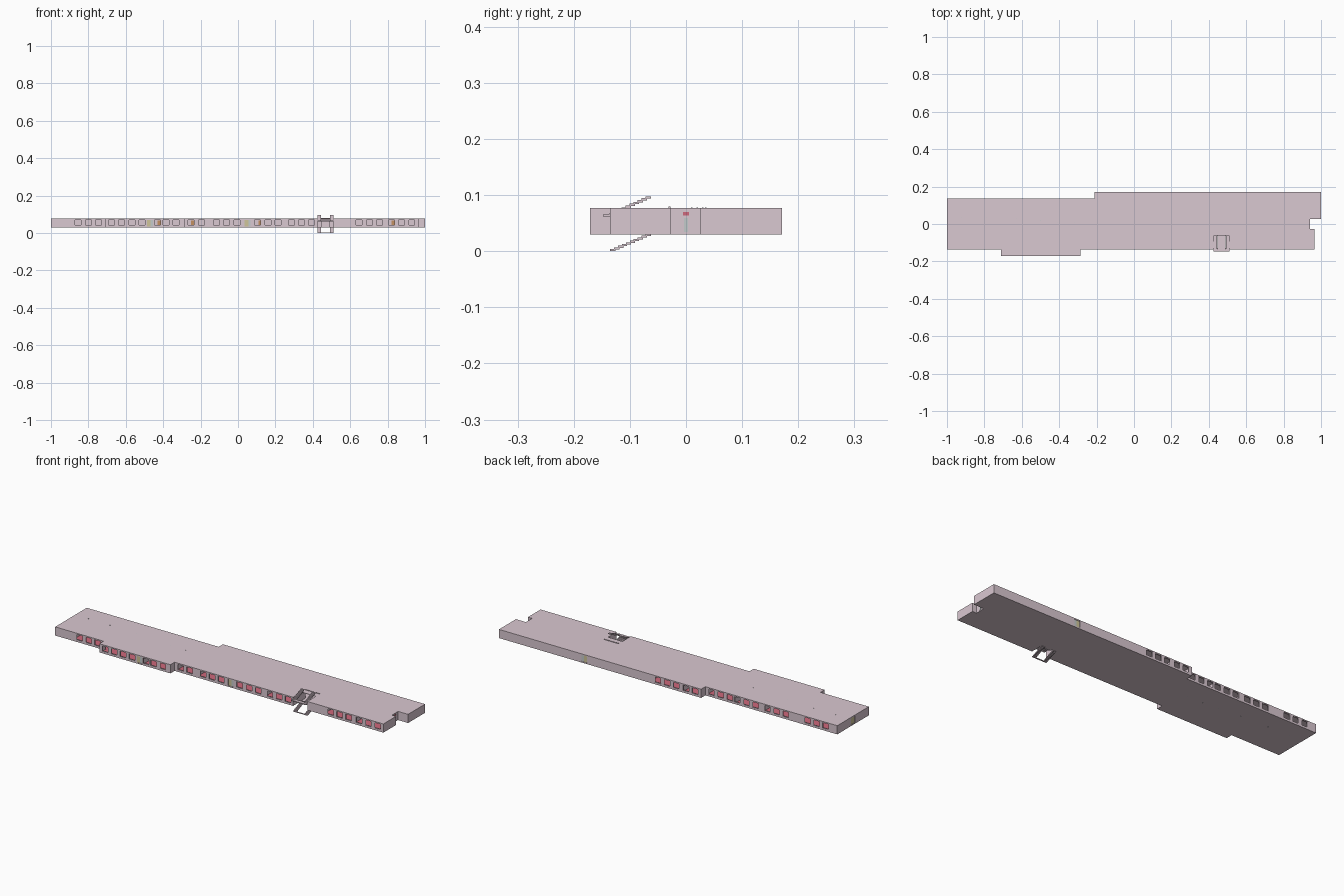
import bpy, bmesh
from mathutils import Vector

if "Cube" in bpy.data.objects:
    bpy.data.objects.remove(bpy.data.objects["Cube"])

def mat(name, rgb):
    m = bpy.data.materials.new(name)
    m.diffuse_color = (*rgb, 1)
    m.use_nodes = True
    m.node_tree.nodes["Principled BSDF"].inputs["Base Color"].default_value = m.diffuse_color
    return m

PINK = mat("pale_pink", (0.70, 0.58, 0.64))
RED = mat("red", (0.62, 0.14, 0.20))
YELLOW = mat("muted_yellow", (0.62, 0.56, 0.32))
GREY = mat("glass_grey", (0.55, 0.60, 0.60))
ORANGE = mat("door_orange", (0.55, 0.28, 0.12))
Z0, Z1, T = 0.030, 0.077, 0.006

# storey outline, anticlockwise
OUT = [(-1, -.135), (-.71, -.135), (-.71, -.171), (-.285, -.171), (-.285, -.135),
       (.965, -.135), (.965, -.027), (.94, -.027), (.94, .026), (1, .026),
       (1, .171), (-.21, .171), (-.21, .135), (-1, .135)]

def finish(name, bm, m):
    bmesh.ops.recalc_face_normals(bm, faces=bm.faces)
    me = bpy.data.meshes.new(name)
    bm.to_mesh(me)
    bm.free()
    ob = bpy.data.objects.new(name, me)
    bpy.context.collection.objects.link(ob)
    if m:
        me.materials.append(m)
    return ob

def boxes(name, items, m=PINK):
    """items: (x0, x1, y0, y1, z0, z1)"""
    bm = bmesh.new()
    for x0, x1, y0, y1, z0, z1 in items:
        vs = bmesh.ops.create_cube(bm, size=1)["verts"]
        for v in vs:
            v.co = Vector(((x0 + x1) / 2 + v.co.x * (x1 - x0),
                           (y0 + y1) / 2 + v.co.y * (y1 - y0),
                           (z0 + z1) / 2 + v.co.z * (z1 - z0)))
    return finish(name, bm, m)

def inset(pts, t):
    res = []
    for i, p in enumerate(pts):
        p = Vector(p)
        d1 = (p - Vector(pts[i - 1])).normalized()
        d2 = (Vector(pts[(i + 1) % len(pts)]) - p).normalized()
        res.append(tuple(p + t * (Vector((-d1.y, d1.x)) + Vector((-d2.y, d2.x)))))
    return res

def extrude(bm, faces, h):
    ext = bmesh.ops.extrude_face_region(bm, geom=faces)["geom"]
    bmesh.ops.translate(bm, vec=(0, 0, h), verts=[g for g in ext if isinstance(g, bmesh.types.BMVert)])

def prism(name, pts, z0, z1, m=PINK):
    bm = bmesh.new()
    f = bm.faces.new([bm.verts.new((x, y, z0)) for x, y in pts])
    extrude(bm, [f], z1 - z0)
    return finish(name, bm, m)

def ring(name, pts, t, z0, z1):
    bm = bmesh.new()
    a = [bm.verts.new((x, y, z0)) for x, y in pts]
    b = [bm.verts.new((x, y, z0)) for x, y in inset(pts, t)]
    n = len(pts)
    fs = [bm.faces.new((a[i], a[(i + 1) % n], b[(i + 1) % n], b[i])) for i in range(n)]
    extrude(bm, fs, z1 - z0)
    return finish(name, bm, PINK)

def cut(ob, items):
    c = boxes(ob.name + "_cutter", items, None)
    md = ob.modifiers.new("cut", 'BOOLEAN')
    md.operation, md.solver, md.object = 'DIFFERENCE', 'EXACT', c
    c.hide_render = True
    c.hide_viewport = True
    c.display_type = 'WIRE'

# window positions along the front and back (groups: first x, count)
PITCH, W = 0.0545, 0.036
def row(groups):
    return [x + i * PITCH for x, n in groups for i in range(n)]
front = row([(-.855, 3), (-.677, 4), (-.43, 1), (-.385, 2), (-.25, 2), (-.115, 3),
             (.105, 3), (.285, 3), (.648, 3), (.82, 3)])
back = row([(-.93, 3), (-.69, 3), (-.51, 3), (-.355, 3), (-.175, 2), (-.06, 3)])

def front_y(x):
    return -.171 if -.71 < x < -.285 else -.135
def back_y(x):
    return .171 if x > -.21 else .135

WZ0, WZ1 = 0.041, 0.071
holes, frames = [], []
for xs, yf, s in ((front, front_y, 1), (back, back_y, -1)):
    for x in xs:
        y = yf(x)
        holes.append((x - W / 2, x + W / 2, y - .01, y + .01, WZ0, WZ1))
        ya, yb = sorted((y + s * .002, y + s * .004))
        for k in (-1, 1):
            xe = x + k * (W / 2 - .001)
            frames.append((xe - .001, xe + .001, ya, yb, WZ0, WZ1))
        for z in (WZ0, WZ1 - .002):
            frames.append((x - W / 2 + .002, x + W / 2 - .002, ya, yb, z, z + .002))

# yellow glazed panels: in the front, the back and the left end
panels, glass = [], []
for x, y in ((-.47, -.171), (.052, -.135), (.49, .171)):
    holes.append((x - .016, x + .016, y - .01, y + .01, .036, WZ1))
    s = .002 if y < 0 else -.002
    a, b = sorted((y + s, y + 2 * s))
    panels.append((x - .016, x + .003, a, b, .036, WZ1))
    glass.append((x + .003, x + .016, a, b, .036, WZ1))
holes.append((-1.01, -.99, -.016, .016, .036, WZ1))
panels.append((-.998, -.996, -.016, .016, .036, WZ1))
boxes("yellow_panels", panels, YELLOW)
boxes("grey_glass_panels", glass, GREY)
boxes("window_frames", frames)

# stairwell opening through wall, floor and roof
SX0, SX1 = .424, .510
holes.append((SX0, SX1, -.15, -.12, .02, .09))
walls = ring("outer_walls", OUT, T, Z0 + .002, Z1 - .002)
floor = prism("floor_slab", OUT, Z0, Z0 + .002)
roof = prism("roof_slab", OUT, Z1 - .002, Z1)
cut(walls, holes)
cut(floor, [(SX0, SX1, -.15, -.065, 0, .09)])
cut(roof, [(SX0, SX1, -.15, -.062, 0, .09)])

# red floor covering in the rooms, split around the stairwell
ZF = Z0 + .002
boxes("red_floor_covering", [(-.99, .42, -.128, -.03, ZF, ZF + .001), (.515, .93, -.128, -.03, ZF, ZF + .001),
      (-.70, -.295, -.164, -.128, ZF, ZF + .001), (-.99, -.21, .03, .128, ZF, ZF + .001),
      (-.21, .99, .03, .164, ZF, ZF + .001)], RED)

# interior partitions: corridor walls and cross walls
inner = [(-.994, SX0, -.032, -.028, ZF, Z1 - .002), (SX1, .94, -.032, -.028, ZF, Z1 - .002),
         (-.994, .94, .028, .032, ZF, Z1 - .002)]
for x in (-.90, -.72, -.455, -.28, -.155, .02, .25, SX0 - .003, SX1, .60, .785):
    inner.append((x, x + .003, front_y(x) + .005, -.03, ZF, Z1 - .002))
for x in (-.76, -.555, -.385, -.215, -.10, .10, .4, .7):
    inner.append((x, x + .003, .03, back_y(x) - .005, ZF, Z1 - .002))
boxes("partition_walls", inner)
boxes("inner_doors", [(x, x + .025, -.034, -.032, ZF, .068) for x in (-.43, -.25, .11, .82)], ORANGE)

# back wall of the stairwell rises just above the roof
boxes("stairwell_back_wall", [(SX0, SX1, -.031, -.028, Z1 - .004, Z1 + .003)])

# stairs: overlapping treads from (ya, za) to (yb, zb)
def flight(x0, x1, ya, za, yb, zb, n=10):
    res = []
    dy, dz = (yb - ya) / n, (zb - za) / n
    for i in range(n):
        a, b = sorted((ya + i * dy, ya + (i + 1) * dy))
        res.append((x0, x1, a - .0012, b + .0012, za + i * dz, za + (i + 1) * dz + .0008))
    return res
SW = .019
upper, lower = [], []
for x in (SX0, SX1 - SW):
    upper += flight(x, x + SW, -.135, .064, -.064, .097)
    lower += flight(x, x + SW, -.134, .0, -.064, .030)
boxes("upper_side_flights", upper)
boxes("lower_side_flights", lower)
boxes("centre_flight", flight(SX0 + SW + .003, SX1 - SW - .003, -.065, .031, -.135, .064))
boxes("stair_landing", [(SX0, SX1, -.147, -.134, .061, .066)])
boxes("lower_landing_bar", [(SX0, SX1, -.1355, -.129, 0, .003)])

# end entrance in the notch: glass door and red sign above it
boxes("entrance_door", [(.939, .9415, -.004, .004, .034, .059)], GREY)
boxes("entrance_sign", [(.939, .942, -.005, .005, .064, .070)], RED)

# slim posts poking through roof and floor
boxes("slim_posts", [(x - .0015, x + .0015, y - .0015, y + .0015, Z0 - .0005, Z1 + .0008)
      for x, y in ((-.92, .035), (-.79, .035), (-.63, .03), (-.5, .02), (-.41, .01), (-.32, .01))], GREY)
